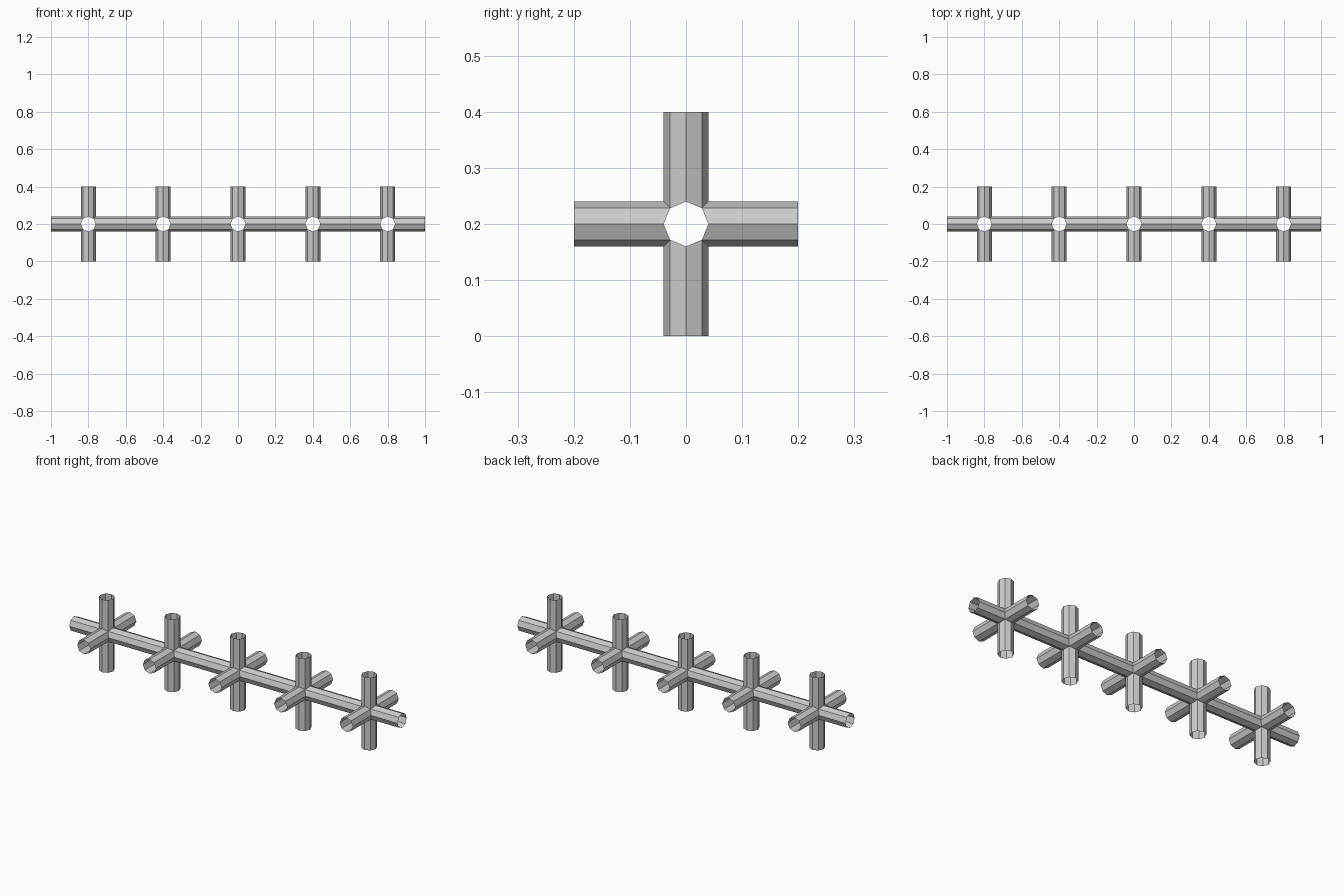
import bpy
import bmesh
from math import pi, sin, cos
from mathutils import Matrix, Vector

RADIUS = 0.04    # octagonal pipe radius
REACH = 0.2      # distance from a joint centre to each open pipe end
SIDES = 8
JOINTS = 5

cube = bpy.data.objects.get("Cube")
if cube:
    bpy.data.objects.remove(cube)

# Plain grey for every pipe
grey = bpy.data.materials.new("pipe_grey")
grey.use_nodes = True
colour = (0.6, 0.6, 0.6, 1)
grey.diffuse_color = colour
grey.node_tree.nodes["Principled BSDF"].inputs["Base Color"].default_value = colour


def add_arm(bm, turn):
    """Open octagonal pipe along the turned x axis, mitred to its neighbours."""
    inner, outer = [], []
    for i in range(SIDES):
        a = 2 * pi * i / SIDES
        y, z = RADIUS * cos(a), RADIUS * sin(a)
        start = max(abs(y), abs(z))
        inner.append(bm.verts.new(turn @ Vector((start, y, z))))
        outer.append(bm.verts.new(turn @ Vector((REACH, y, z))))
    for i in range(SIDES):
        j = (i + 1) % SIDES
        bm.faces.new((inner[i], inner[j], outer[j], outer[i]))


# One hollow six-way joint: four arms around, one up and one down
bm = bmesh.new()
for quarter in range(4):
    add_arm(bm, Matrix.Rotation(quarter * pi / 2, 3, 'Z'))
for side in (-1, 1):
    add_arm(bm, Matrix.Rotation(side * pi / 2, 3, 'Y'))
bmesh.ops.remove_doubles(bm, verts=bm.verts, dist=0.0005)
mesh = bpy.data.meshes.new("pipe_manifold")
bm.to_mesh(mesh)
bm.free()
mesh.materials.append(grey)

manifold = bpy.data.objects.new("pipe_manifold", mesh)
manifold.location = (-REACH * (JOINTS - 1), 0, REACH)
bpy.context.collection.objects.link(manifold)

# Repeat the joint end to end, welding the arms into one long pipe
row = manifold.modifiers.new("joint_row", 'ARRAY')
row.count = JOINTS
row.use_relative_offset = False
row.use_constant_offset = True
row.constant_offset_displace = (2 * REACH, 0, 0)
row.use_merge_vertices = True
row.merge_threshold = 0.001
